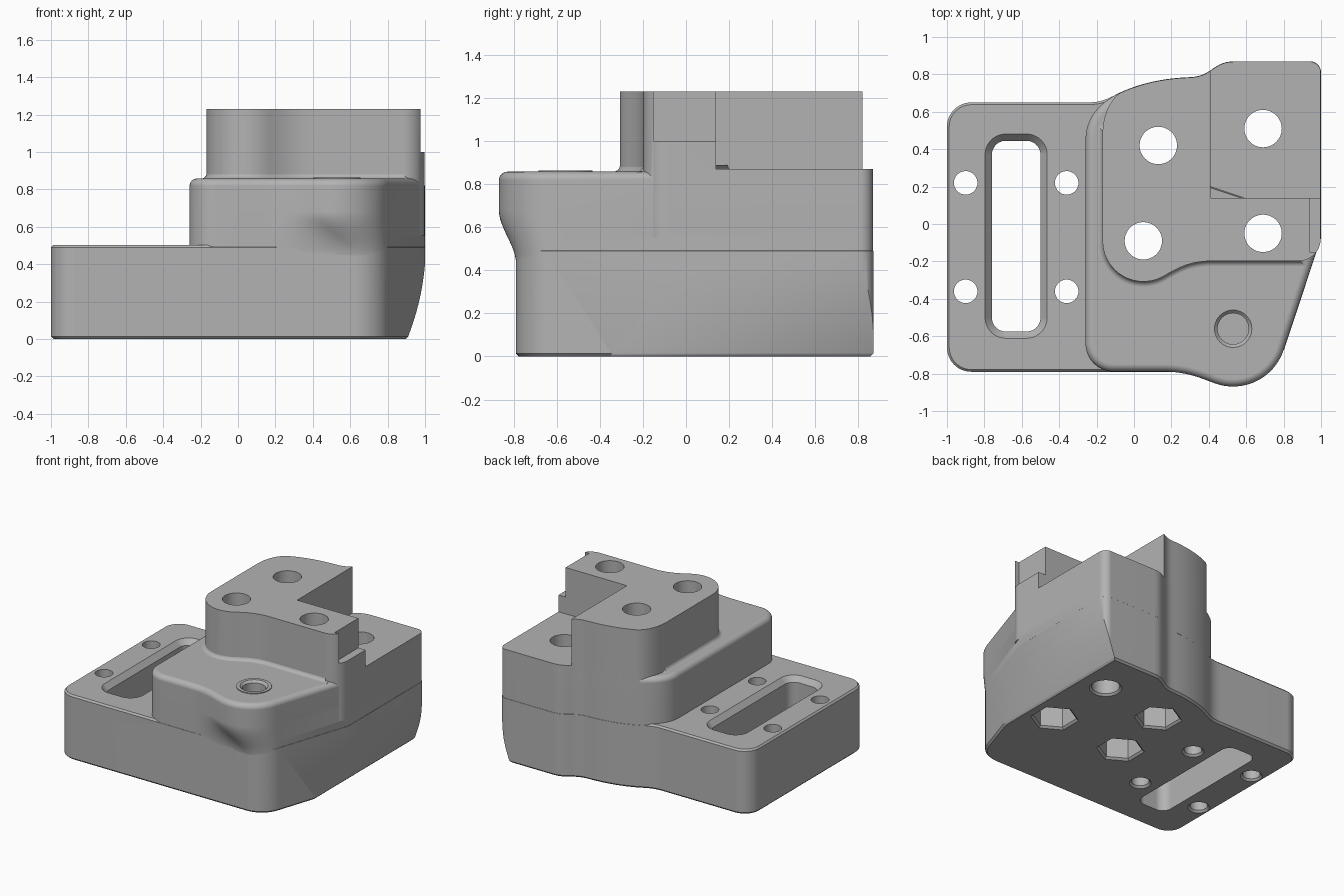
import bpy, bmesh, math
from mathutils import Vector, Matrix
from mathutils.geometry import interpolate_bezier

if "Cube" in bpy.data.objects:
    bpy.data.objects.remove(bpy.data.objects["Cube"])

grey = bpy.data.materials.new("plain_grey")
grey.use_nodes = True
grey.diffuse_color = (0.45, 0.45, 0.45, 1)
grey.node_tree.nodes["Principled BSDF"].inputs["Base Color"].default_value = grey.diffuse_color


def arc(cx, cy, r, a0, a1, n=12):
    angles = [math.radians(a0 + (a1 - a0) * i / n) for i in range(n + 1)]
    return [(cx + r * math.cos(a), cy + r * math.sin(a)) for a in angles]


def circle(cx, cy, r, n=48, start=0):
    return arc(cx, cy, r, start, start + 360, n)[:-1]


def bez(a, b, c, d, n=14):
    """Interior points of a Bezier span, without its two ends."""
    pts = interpolate_bezier(*[Vector((*p, 0)) for p in (a, b, c, d)], n)
    return [(p.x, p.y) for p in pts[1:-1]]


def rounded_rect(x0, x1, y0, y1, r):
    return (arc(x0 + r, y0 + r, r, 180, 270) + arc(x1 - r, y0 + r, r, 270, 360)
            + arc(x1 - r, y1 - r, r, 0, 90) + arc(x0 + r, y1 - r, r, 90, 180))


def inset(pts, d):
    """Move a counter-clockwise outline inward by d."""
    out = []
    for i, p in enumerate(pts):
        p = Vector(p)
        e1 = (p - Vector(pts[i - 1])).normalized()
        e2 = (Vector(pts[(i + 1) % len(pts)]) - p).normalized()
        n1, n2 = Vector((-e1.y, e1.x)), Vector((-e2.y, e2.x))
        out.append(p + (n1 + n2) * (d / max(0.3, 1 + n1.dot(n2))))
    return out


def prism(name, layers, matrix=None):
    """Closed solid through a stack of (z, outline, inset) layers."""
    bm = bmesh.new()
    rings = [[bm.verts.new((p[0], p[1], z)) for p in inset(pts, d)] for z, pts, d in layers]
    for low, high in zip(rings, rings[1:]):
        for i in range(len(low)):
            j = (i + 1) % len(low)
            bm.faces.new((low[i], low[j], high[j], high[i]))
    bm.faces.new(rings[0][::-1])
    bm.faces.new(rings[-1])
    if matrix:
        bm.transform(matrix)
    mesh = bpy.data.meshes.new(name)
    bm.to_mesh(mesh)
    bm.free()
    mesh.materials.append(grey)
    obj = bpy.data.objects.new(name, mesh)
    bpy.context.collection.objects.link(obj)
    return obj


def box(name, x0, x1, y0, y1, z0, z1):
    pts = [(x0, y0), (x1, y0), (x1, y1), (x0, y1)]
    return prism(name, [(z0, pts, 0), (z1, pts, 0)])


def apply_mod(target, mod):
    bpy.context.view_layer.objects.active = target
    bpy.ops.object.modifier_apply(modifier=mod.name)


def combine(target, other, operation):
    mod = target.modifiers.new("combine", "BOOLEAN")
    mod.operation, mod.solver, mod.object = operation, "EXACT", other
    apply_mod(target, mod)
    bpy.data.objects.remove(other)


# Outline pieces, all counter-clockwise
shoulder = (-0.07, 0.705)
back = (arc(0.94, 0.81, 0.06, 0, 90) + [(0.54, 0.87)]
        + bez((0.54, 0.87), (0.42, 0.87), (0.42, 0.79), (0.3, 0.785)) + [(0.3, 0.785)]
        + bez((0.3, 0.785), (0.15, 0.78), (0.03, 0.75), shoulder) + [shoulder])
slant_end = [(1, -0.075)]

base_outline = (arc(-0.87, -0.66, 0.13, 180, 270) + arc(0.619, -0.59, 0.2, 270, 341.6)
                + slant_end + back
                + bez(shoulder, (-0.14, 0.67), (-0.17, 0.65), (-0.25, 0.65))
                + [(-0.25, 0.65)] + arc(-0.87, 0.52, 0.13, 90, 180))


def body_outline(t):
    """Body outline; t swells the front corner into a round boss."""
    cx, cy, r = 0.619 - 0.089 * t, -0.59 + 0.005 * t, 0.2 + 0.085 * t
    boss = arc(cx, cy, r, 270 - 20 * t, 341.6, 20)
    b = boss[0]
    front = bez((0.15, -0.79), (0.28, -0.79), (b[0] - 0.09, b[1] + 0.033 * t), b)
    return (arc(-0.11, -0.64, 0.15, 180, 270) + [(0.15, -0.79)] + front + boss + slant_end + back
            + bez(shoulder, (-0.17, 0.66), (-0.26, 0.58), (-0.26, 0.45)) + [(-0.26, 0.45)])


tower_front = (arc(0.05, -0.09, 0.22, 180, 300, 18)
               + bez((0.16, -0.28), (0.24, -0.235), (0.3, -0.2), (0.42, -0.2)) + [(0.42, -0.2)])
tower_outline = (tower_front + arc(0.88, -0.08, 0.12, 270, 360) + back
                 + bez(shoulder, (-0.13, 0.67), (-0.17, 0.58), (-0.17, 0.48)) + [(-0.17, 0.48)])

# Low base with chamfered edges
block = prism("machined_block", [(0, base_outline, 0.014), (0.014, base_outline, 0),
                                 (0.49, base_outline, 0), (0.503, base_outline, 0.012)])

# Middle body with swelling boss and rounded top edge
layers = [(0.38, body_outline(0), 0.001)]
for i in range(13):
    s = i / 12
    layers.append((0.43 + 0.25 * s, body_outline(s * s * (3 - 2 * s)), 0.001))
full = body_outline(1)
for i in range(7):
    a = math.radians(15 * i)
    layers.append((0.818 + 0.04 * math.sin(a), full, 0.001 + 0.04 * (1 - math.cos(a))))
combine(block, prism("body", layers), "UNION")

# Upper tower with its open rear corner and side ledge
tower = prism("tower", [(0.55, tower_outline, 0.002), (1.23, tower_outline, 0.002)])
combine(tower, box("corner_cut", 0.41, 1.2, 0.14, 1, 0.87, 1.4), "DIFFERENCE")
combine(tower, box("ledge_cut", 0.937, 1.2, -0.15, 0.3, 1.0, 1.4), "DIFFERENCE")
combine(block, tower, "UNION")

# Concave blend at the foot of the tower
foot = tower_front + [(0.89, -0.2), (0.85, 0.05), (0.1, 0.3), (-0.1, 0.5), (-0.17, 0.5)]
blend = [(0.82, foot, -0.03)]
for i in range(6):
    a = math.radians(18 * i)
    blend.append((0.888 - 0.03 * math.cos(a), foot, -0.03 * (1 - math.sin(a)) + 0.003))
combine(block, prism("tower_blend", blend), "UNION")

# Raised pad around the blind hole
pad = circle(0.53, -0.56, 0.125)
combine(block, prism("pad", [(0.8, pad, 0), (0.864, pad, 0)]), "UNION")

# Curved undercut along the right wall
undercut = ([(0.885, -0.01), (1.3, -0.01), (1.3, 0.43), (1.002, 0.43)]
            + bez((1.002, 0.43), (0.99, 0.25), (0.95, 0.12), (0.91, 0.014)) + [(0.91, 0.014)])
combine(block, prism("undercut", [(-1.2, undercut, 0), (1.2, undercut, 0)],
                     Matrix.Rotation(math.pi / 2, 4, "X")), "DIFFERENCE")


def pocket(pts, z_top, lip=0.015):
    """Cut upward from the underside, with a chamfered mouth."""
    cutter = prism("cutter", [(-0.01, pts, -lip - 0.01), (lip, pts, 0), (z_top, pts, 0)])
    combine(block, cutter, "DIFFERENCE")


# Main bolt holes, three with hexagonal pockets below
for x, y, hexed in ((0.13, 0.42, True), (0.05, -0.09, True), (0.69, -0.05, True), (0.69, 0.51, False)):
    if hexed:
        pocket(circle(x, y, 0.155, 6, 30), 0.45)
        hole = circle(x, y, 0.1)
        combine(block, prism("bolt_hole", [(0.3, hole, 0), (1.4, hole, 0)]), "DIFFERENCE")
    else:
        pocket(circle(x, y, 0.1), 1.4)

# Small screw holes beside the slot
for x in (-0.9, -0.36):
    for y in (-0.36, 0.22):
        pocket(circle(x, y, 0.063, 32), 0.7)

# Long slot with chamfered top rim
slot = rounded_rect(-0.76, -0.5, -0.575, 0.445, 0.075)
combine(block, prism("slot", [(-0.05, slot, 0), (0.463, slot, 0), (0.503, slot, -0.036),
                              (0.52, slot, -0.036)]), "DIFFERENCE")

# Blind hole in the boss
blind = circle(0.53, -0.56, 0.083)
combine(block, prism("blind_hole", [(0.5, blind, 0), (0.847, blind, 0), (0.874, blind, -0.027)]),
        "DIFFERENCE")

# Smooth shading with crisp edges
bpy.ops.object.select_all(action="DESELECT")
block.select_set(True)
bpy.context.view_layer.objects.active = block
bpy.ops.object.shade_smooth_by_angle(angle=math.radians(28))
weighted = block.modifiers.new("even_normals", "WEIGHTED_NORMAL")
weighted.keep_sharp = True
